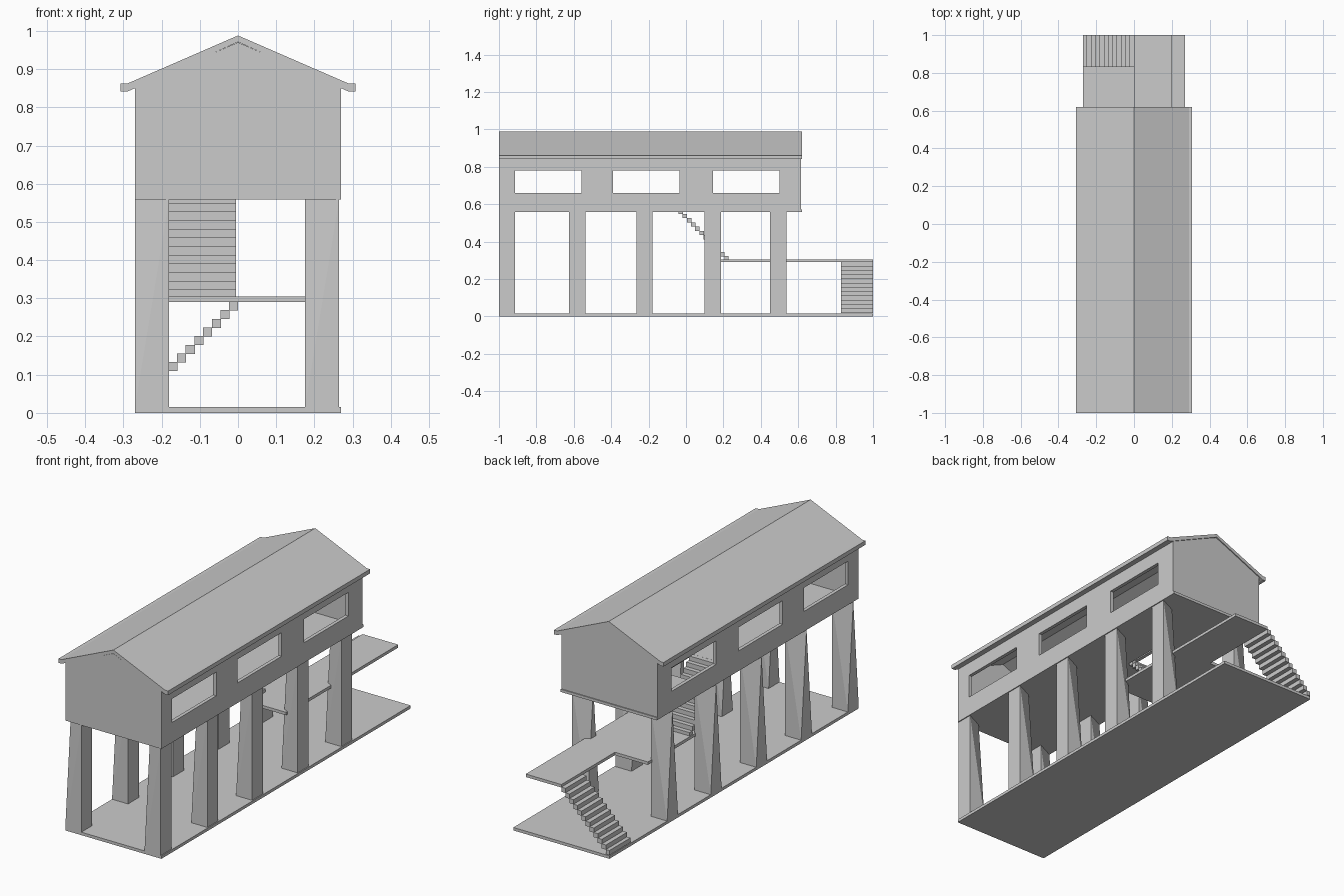
import bpy, bmesh

if "Cube" in bpy.data.objects:
    bpy.data.objects.remove(bpy.data.objects["Cube"])

def finish(name, bm):
    bmesh.ops.recalc_face_normals(bm, faces=bm.faces)
    me = bpy.data.meshes.new(name)
    bm.to_mesh(me)
    bm.free()
    ob = bpy.data.objects.new(name, me)
    bpy.context.collection.objects.link(ob)
    return ob

def add_loft(bm, lower, upper):
    """Join two rings with the same point count and cap both ends."""
    a = [bm.verts.new(p) for p in lower]
    b = [bm.verts.new(p) for p in upper]
    n = len(a)
    for i in range(n):
        j = (i + 1) % n
        bm.faces.new((a[i], a[j], b[j], b[i]))
    bm.faces.new(a)
    bm.faces.new(b)

def add_box(bm, x0, x1, y0, y1, z0, z1):
    ring = [(x0, y0), (x1, y0), (x1, y1), (x0, y1)]
    add_loft(bm, [(x, y, z0) for x, y in ring], [(x, y, z1) for x, y in ring])

def boxes(name, items):
    bm = bmesh.new()
    for it in items:
        add_box(bm, *it)
    return finish(name, bm)

def extrude_xz(name, pts, y0, y1):
    bm = bmesh.new()
    add_loft(bm, [(x, y0, z) for x, z in pts], [(x, y1, z) for x, z in pts])
    return finish(name, bm)

W = 0.27              # half width of house
F, B = -1.0, 0.615    # front and back of house
T = 0.018             # wall thickness

# ground slab
boxes("ground_slab", [(-W, W, -1, 1, 0, 0.015)])

# pillars: square foot, three-cornered head
for side, x0 in (("left", -0.27), ("right", 0.175)):
    x1 = x0 + 0.09
    for k, y0 in enumerate((-1.0, -0.625, -0.265, 0.1, 0.45)):
        y1 = y0 + 0.087
        ym = (y0 + y1) / 2
        bm = bmesh.new()
        foot = [bm.verts.new((x, y, 0.015)) for x, y in
                ((x0, y0), (x1, y0), (x1, y1), (x0, y1))]
        head = [bm.verts.new((x, y, 0.56)) for x, y in
                ((x0, ym), (x1, y0), (x1, y1))]
        for f in ((foot[0], foot[1], head[1], head[0]),
                  (foot[1], foot[2], head[2], head[1]),
                  (foot[2], foot[3], head[0], head[2]),
                  (foot[3], foot[0], head[0]), foot, head):
            bm.faces.new(f)
        bmesh.ops.triangulate(bm, faces=bm.faces[:])
        finish(f"{side}_pillar_{k + 1}", bm)

# house floor with stairwell opening
z0, z1 = 0.558, 0.572
boxes("house_floor", [(-W, W, F, -0.04, z0, z1), (-W, W, 0.2, B + 0.005, z0, z1),
                      (-W, -0.18, -0.04, 0.2, z0, z1), (0, W, -0.04, 0.2, z0, z1)])

# long walls made of sill, header and piers around the windows
windows = [(-0.915, -0.56), (-0.39, -0.035), (0.145, 0.5)]
edges = [F] + [v for w in windows for v in w] + [B]
for side, a, b in (("left", -W, -W + T), ("right", W - T, W)):
    parts = [(a, b, F, B, 0.572, 0.66), (a, b, F, B, 0.78, 0.853)]
    parts += [(a, b, edges[i], edges[i + 1], 0.66, 0.78) for i in range(0, 8, 2)]
    boxes(f"{side}_wall", parts)

# gable walls
gable = [(-W, 0.572), (W, 0.572), (W, 0.853), (0, 0.97), (-W, 0.853)]
extrude_xz("front_gable_wall", gable, F, F + T)
extrude_xz("back_gable_wall", gable, B - T, B)

# roof with level eave edges
half = [(0.29, 0.862), (0.308, 0.862), (0.308, 0.841), (0.29, 0.841)]
roof = [(0, 0.988)] + half + [(0, 0.971)] + [(-x, z) for x, z in reversed(half)]
extrude_xz("roof", roof, F, B + 0.005)

# landing: wide part under the house, walkway out the back
z0, z1 = 0.29, 0.305
boxes("landing", [(-0.185, 0.2, 0.1, 0.57, z0, z1), (0, 0.2, 0.57, 1, z0, z1)])

# stairs
h, n, p = 0.0118, 12, 0.0227
lower, upper = [], []
for i in range(n):
    x, z = -0.0115 - i * p, 0.28 - i * p
    lower.append((max(x - h, -W), x + h, 0.83, 1, z - h, z + h))
    y, z = -0.028 + i * p * 0.98, 0.56 - i * p
    upper.append((-0.18, -0.005, y - h, y + h, z - h, z + h))
boxes("lower_stairs", lower)
boxes("upper_stairs", upper)
